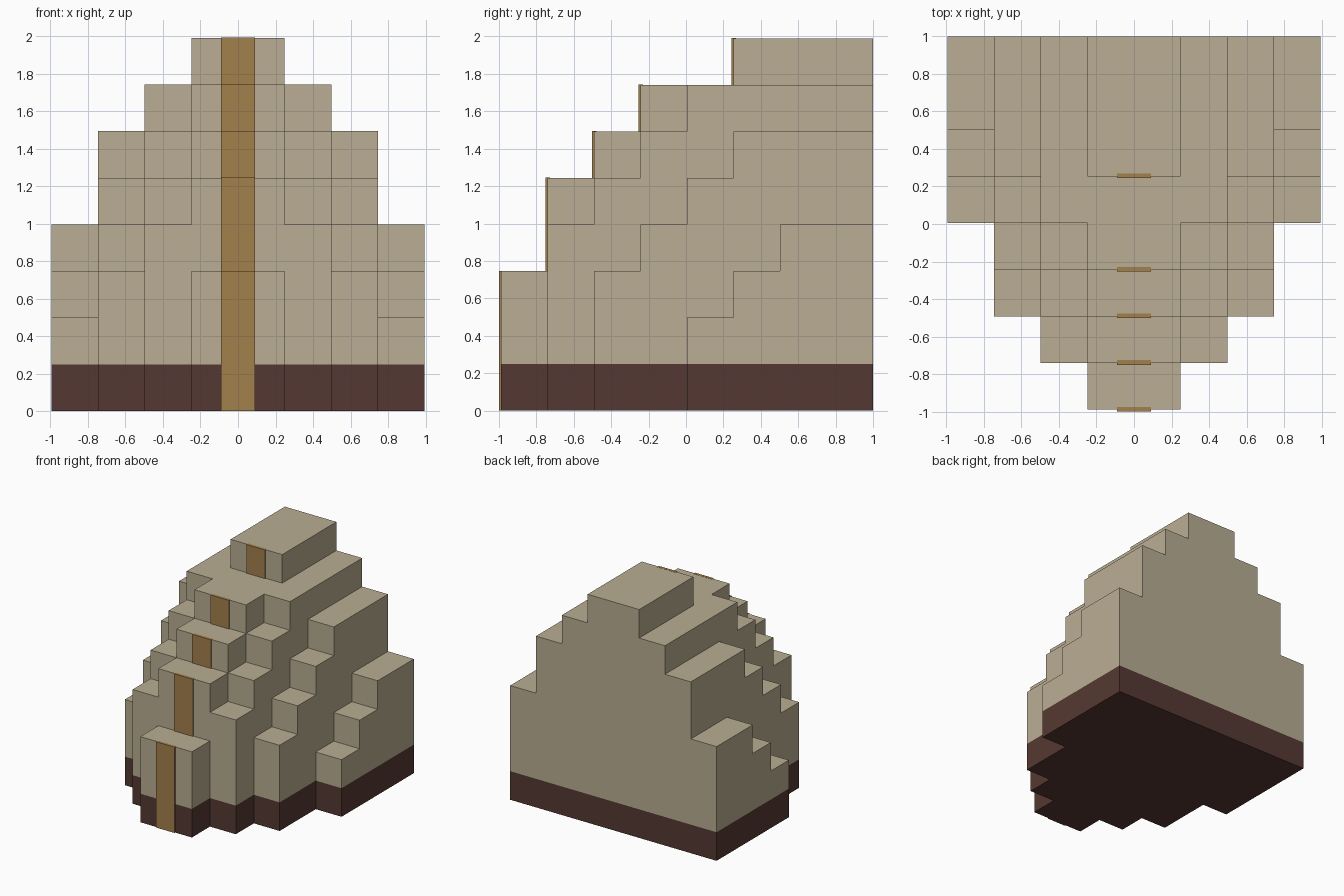
import bpy, bmesh
from mathutils import Vector

if "Cube" in bpy.data.objects:
    bpy.data.objects.remove(bpy.data.objects["Cube"])

C = 0.2488           # size of one stepped block
Y0 = 1 - 8 * C       # front of the stone body
PROUD = 0.0095       # how far the strip stands out from the stone

# First block row from the front, per level, for each column going outwards from the centre
STEPS = [
    [0, 0, 0, 1, 1, 2, 3, 5],
    [1, 1, 1, 1, 2, 3, 4],
    [2, 2, 2, 3, 4, 5],
    [4, 4, 5, 6],
]


def material(name, r, g, b):
    m = bpy.data.materials.new(name)
    m.diffuse_color = (r, g, b, 1)
    m.use_nodes = True
    m.node_tree.nodes["Principled BSDF"].inputs["Base Color"].default_value = m.diffuse_color
    return m


def solid(i, j, k):
    """True where the stepped mass fills block (x, y, z)."""
    if not (-4 <= i < 4 and 0 <= j < 8 and 0 <= k < 8):
        return False
    column = STEPS[i if i >= 0 else -i - 1]
    return k < len(column) and j >= column[k]


def finish(name, bm, mat):
    mesh = bpy.data.meshes.new(name)
    bm.to_mesh(mesh)
    bm.free()
    mesh.materials.append(mat)
    ob = bpy.data.objects.new(name, mesh)
    bpy.context.collection.objects.link(ob)
    return ob


def stepped_mass(name, levels, mat):
    """Outer skin of the blocks on the given levels, merged into large flat faces."""
    bm = bmesh.new()
    for k in levels:
        for i in range(-4, 4):
            for j in range(8):
                if not solid(i, j, k):
                    continue
                mid = Vector((i + 0.5, j + 0.5, k + 0.5))
                for axis in range(3):
                    for sign in (-1, 1):
                        n = Vector((0, 0, 0))
                        n[axis] = sign
                        if solid(i + int(n.x), j + int(n.y), k + int(n.z)):
                            continue
                        u = Vector((0, 0, 0))
                        u[(axis + 1) % 3] = 0.5
                        v = n.cross(u)
                        c = mid + n * 0.5
                        quad = [c - u - v, c + u - v, c + u + v, c - u + v]
                        bm.faces.new([bm.verts.new((p.x * C, Y0 + p.y * C, p.z * C))
                                      for p in quad])
    bmesh.ops.remove_doubles(bm, verts=bm.verts, dist=0.001)
    bmesh.ops.dissolve_limit(bm, angle_limit=0.02, verts=bm.verts, edges=bm.edges)
    return finish(name, bm, mat)


def box(name, lo, hi, mat):
    bm = bmesh.new()
    bmesh.ops.create_cube(bm, size=1)
    for v in bm.verts:
        v.co = [a + (t + 0.5) * (b - a) for a, b, t in zip(lo, hi, v.co)]
    return finish(name, bm, mat)


stone = material("sand stone", 0.491, 0.423, 0.292)
dark = material("dark brown base", 0.091, 0.040, 0.032)
wood = material("ochre wood", 0.361, 0.216, 0.073)

# Dark footing course and the stone steps above it
stepped_mass("base_course", range(0, 1), dark)
stepped_mass("stepped_body", range(1, 8), stone)

# Central strip, one thin board on each front riser
centre = STEPS[0]
for row in sorted(set(centre)):
    low = centre.index(row)
    high = low + centre.count(row)
    y = Y0 + row * C
    box("strip_board_%d" % row,
        (-0.09, y - PROUD, low * C),
        (0.09, y + 0.015, high * C + 0.001), wood)
